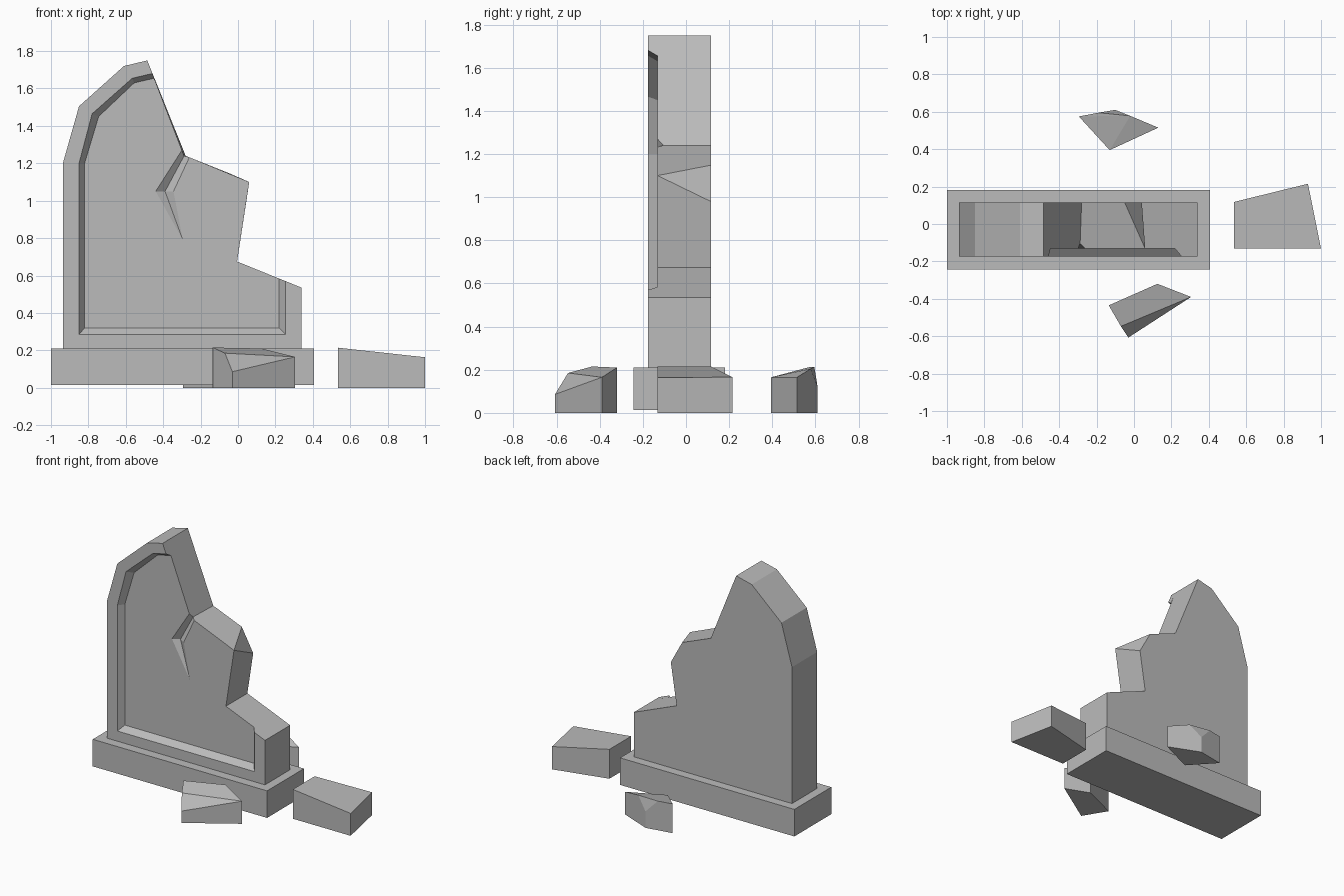
import bpy
import bmesh

cube = bpy.data.objects.get("Cube")
if cube:
    bpy.data.objects.remove(cube, do_unlink=True)

stone = bpy.data.materials.new("grey stone")
stone.use_nodes = True
GREY = (0.5, 0.5, 0.5, 1)
stone.diffuse_color = GREY
stone.node_tree.nodes["Principled BSDF"].inputs["Base Color"].default_value = GREY


def finish(name, bm):
    bmesh.ops.recalc_face_normals(bm, faces=bm.faces)
    mesh = bpy.data.meshes.new(name)
    bm.to_mesh(mesh)
    bm.free()
    mesh.materials.append(stone)
    obj = bpy.data.objects.new(name, mesh)
    bpy.context.collection.objects.link(obj)
    return obj


def loop_at(bm, profile, y):
    """Upright x-z profile placed at depth y."""
    return [bm.verts.new((x, y, z)) for x, z in profile]


FRONT, PANEL, BACK = -0.175, -0.132, 0.115

# Unbroken outline, from the top break round to the right break
outer = [(-.485, 1.75), (-.61, 1.72), (-.85, 1.505), (-.935, 1.205),
         (-.935, .21), (.34, .21), (.34, .535)]
lip = [(-.457, 1.68), (-.565, 1.655), (-.78, 1.465), (-.85, 1.2),
       (-.85, .285), (.255, .285), (.255, .57)]
inner = [(-.447, 1.655), (-.555, 1.63), (-.745, 1.45), (-.82, 1.2),
         (-.82, .32), (.22, .32), (.22, .584)]

# Plinth
bm = bmesh.new()
bmesh.ops.create_cube(bm, size=1)
bmesh.ops.scale(bm, vec=(1.405, .425, .197), verts=bm.verts)
bmesh.ops.translate(bm, vec=(-.2975, -.0315, .1125), verts=bm.verts)
finish("plinth", bm)

# Raised border: loft of four rails, open along the broken side
bm = bmesh.new()
rails = [loop_at(bm, outer, PANEL), loop_at(bm, outer, FRONT),
         loop_at(bm, lip, FRONT), loop_at(bm, inner, PANEL)]
for a, b in zip(rails, rails[1:] + rails[:1]):
    for i in range(len(outer) - 1):
        bm.faces.new((a[i], a[i + 1], b[i + 1], b[i]))
for end in (0, -1):
    bm.faces.new([rail[end] for rail in rails])
finish("raised_border", bm)

# Broken slab with a V-shaped crack running in from the notch
bm = bmesh.new()
step = (-.005, .675)
crack = [(-.26, 1.232), (-.345, 1.05), (-.295, .79), (-.44, 1.05), (-.3, 1.27)]
f = loop_at(bm, outer + [step, (.06, 1.1)] + crack, PANEL)
b = loop_at(bm, outer + [step, (.042, .98), (-.05, 1.148), (-.28, 1.24)], BACK)
valley_top, valley_end = loop_at(bm, [(-.288, 1.24), (-.39, 1.05)], -.105)
right_top, right_mid, tip, left_mid, left_top = f[-5:]
corner, low, high, notch = f[8], b[8], b[9], b[10]
bm.faces.new(f)
bm.faces.new(b)
for i in range(8):
    bm.faces.new((f[i], f[i + 1], b[i + 1], b[i]))
for face in ((corner, high, low),
             (corner, right_top, valley_top, notch, high),
             (left_top, f[0], b[0], notch, valley_top),
             (left_top, left_mid, valley_end, valley_top),
             (left_mid, tip, valley_end),
             (tip, right_mid, valley_end),
             (right_mid, right_top, valley_top, valley_end)):
    bm.faces.new(face)
finish("broken_slab", bm)


# Fallen fragments: convex hulls of their top corners and ground footprint
def fragment(name, top, chip=()):
    bm = bmesh.new()
    for x, y, z in top:
        bm.verts.new((x, y, z))
        bm.verts.new((x, y, 0))
    for co in chip:
        bm.verts.new(co)
    hull = bmesh.ops.convex_hull(bm, input=bm.verts)
    spare = [v for v in hull["geom_interior"] + hull["geom_unused"]
             if isinstance(v, bmesh.types.BMVert) and v.is_valid]
    bmesh.ops.delete(bm, geom=list(set(spare)), context="VERTS")
    bmesh.ops.dissolve_limit(bm, angle_limit=.06, verts=bm.verts, edges=bm.edges)
    finish(name, bm)


fragment("side_fragment", [(.535, -.132, .214), (.535, .118, .214),
                           (.93, .215, .166), (1, -.132, .163)])
fragment("front_fragment", [(-.135, -.435, .215), (.125, -.32, .21),
                            (.305, -.39, .165), (-.03, -.607, .086)],
         [(-.07, -.547, .185)])
fragment("rear_fragment", [(-.295, .575, .213), (-.1, .61, .12),
                           (.13, .515, .165), (-.13, .395, .165)],
         [(-.02, .578, .205), (-.19, .595, .213)])
